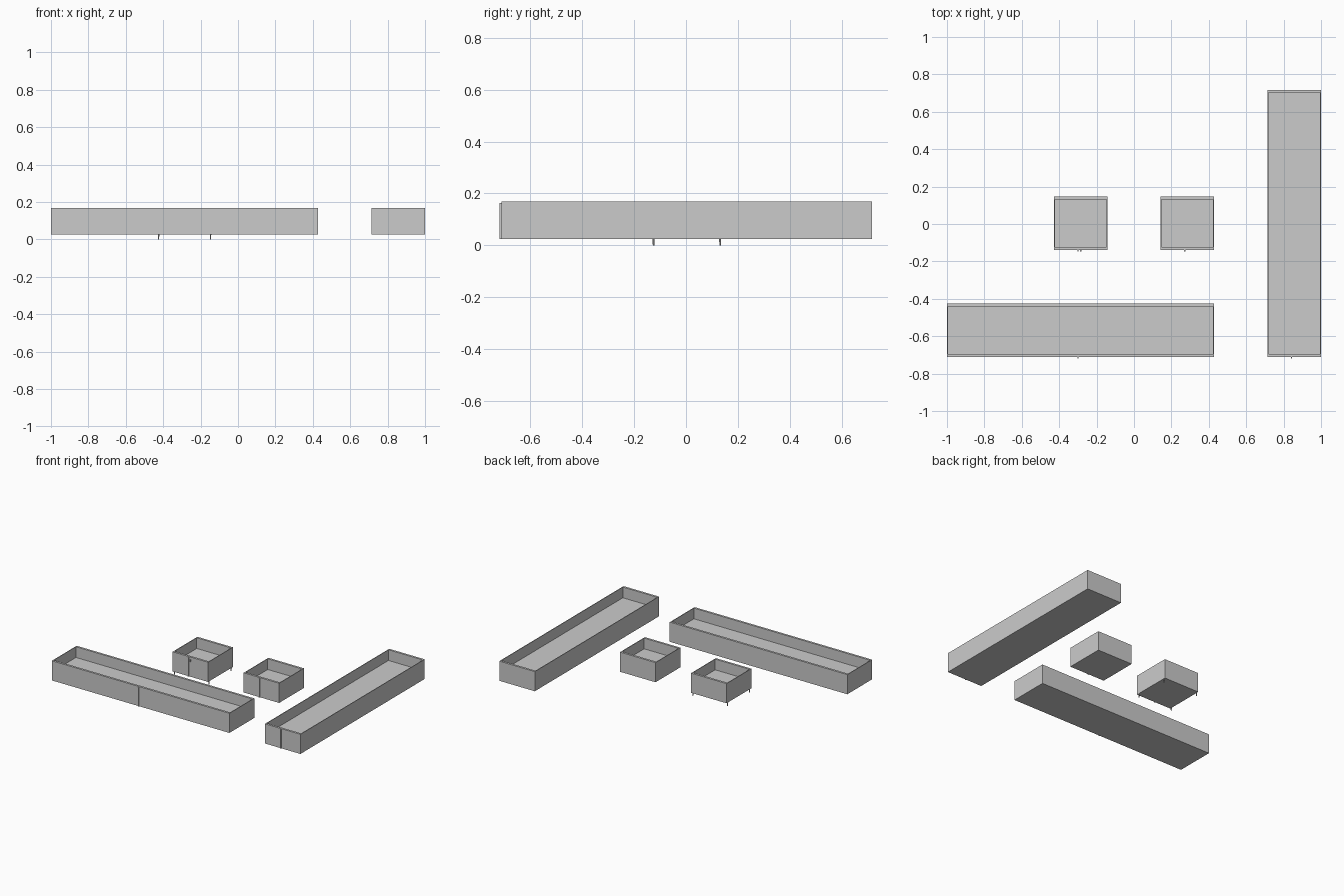
import bpy, bmesh

if "Cube" in bpy.data.objects:
    bpy.data.objects.remove(bpy.data.objects["Cube"])

U = 2 / 7            # planning module: short side of every tray
Z0, H = 0.025, U / 2  # underside and height of the trays
Y0 = -0.711          # front of the long trays
SIDE, END = 0.005, 0.0155   # wall thickness (sides, front/back)
FLOOR = 0.09


def finish(name, bm):
    bmesh.ops.recalc_face_normals(bm, faces=bm.faces)
    me = bpy.data.meshes.new(name)
    bm.to_mesh(me)
    bm.free()
    ob = bpy.data.objects.new(name, me)
    bpy.context.collection.objects.link(ob)
    return ob


def box(name, x0, x1, y0, y1, z0, z1):
    bm = bmesh.new()
    bmesh.ops.create_cube(bm, size=1)
    for v in bm.verts:
        v.co.x = x1 if v.co.x > 0 else x0
        v.co.y = y1 if v.co.y > 0 else y0
        v.co.z = z1 if v.co.z > 0 else z0
    return finish(name, bm)


def tray(name, x0, x1, y0, y1):
    # closed shell made from stacked rectangular loops: outside, rim, inside
    bm = bmesh.new()

    def loop(dx, dy, z):
        return [bm.verts.new((x, y, z)) for x, y in
                ((x0 + dx, y0 + dy), (x1 - dx, y0 + dy),
                 (x1 - dx, y1 - dy), (x0 + dx, y1 - dy))]

    loops = [loop(0, 0, Z0), loop(0, 0, Z0 + H),
             loop(SIDE, END, Z0 + H), loop(SIDE, END, FLOOR)]
    for a, b in zip(loops, loops[1:]):
        for i in range(4):
            j = (i + 1) % 4
            bm.faces.new((a[i], a[j], b[j], b[i]))
    bm.faces.new(loops[0])
    bm.faces.new(loops[-1])
    finish(name, bm)
    # thin vertical strip on the front, just left of centre
    c = (x0 + x1) / 2 - U / 20
    box(name + "_front_strip", c - 0.003, c + 0.003, y0 - 0.007, y0 + 0.001,
        Z0, Z0 + H - 0.005)


YM = Y0 + 2 * U
tray("front_long_tray", -1, -1 + 5 * U, Y0, Y0 + U)
tray("side_long_tray", 1 - U, 1, Y0, Y0 + 5 * U)
tray("left_small_tray", -1.5 * U, -0.5 * U, YM, YM + U)
tray("right_small_tray", 0.5 * U, 1.5 * U, YM, YM + U)

# small latch beside the strip of the left tray
box("latch", -U - 0.004, -U + 0.004, YM - 0.007, YM + 0.001, 0.135, 0.15)

# four slim legs under the left small tray
for sx, side in ((-1.5 * U + 0.004, "left"), (-0.5 * U - 0.004, "right")):
    for sy, end in ((YM + 0.0145, "front"), (YM + U - 0.0145, "back")):
        bm = bmesh.new()
        bmesh.ops.create_cone(bm, cap_ends=True, segments=8, radius1=0.003,
                              radius2=0.004, depth=Z0 + 0.002)
        bmesh.ops.translate(bm, verts=bm.verts, vec=(sx, sy, (Z0 + 0.002) / 2))
        finish(f"{end}_{side}_leg", bm)
